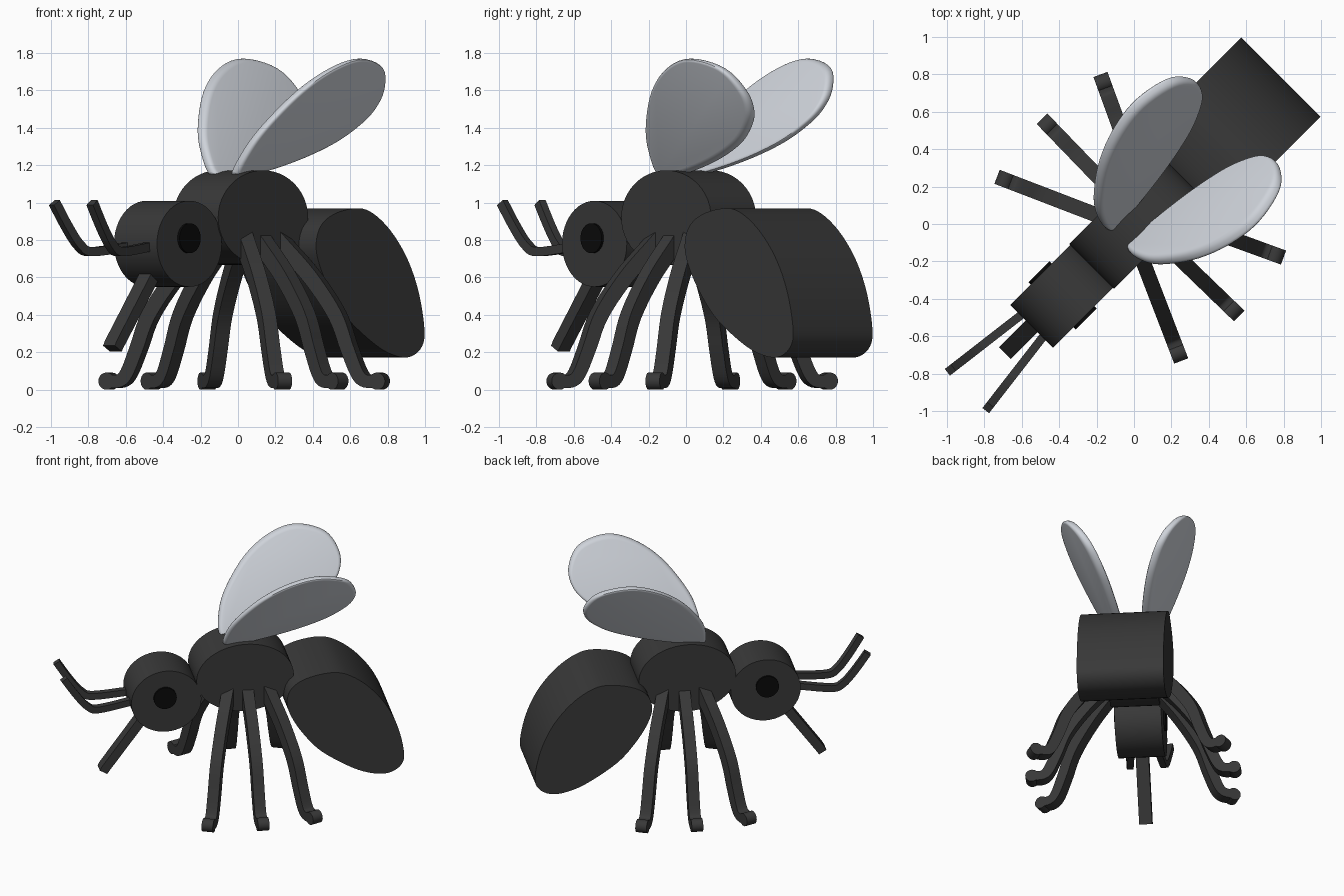
import bpy, bmesh
from math import sin, cos, pi, radians, atan2
from mathutils import Matrix, Vector

if "Cube" in bpy.data.objects:
    bpy.data.objects.remove(bpy.data.objects["Cube"])

# The insect is built along x (head at -x), then turned on the ground
TURN = Matrix.Rotation(radians(45), 4, 'Z')
SIDES = {"right": 1, "left": -1}


def material(name, rgb):
    m = bpy.data.materials.new(name)
    m.use_nodes = True
    color = (*rgb, 1)
    m.diffuse_color = color
    m.node_tree.nodes["Principled BSDF"].inputs["Base Color"].default_value = color
    return m


BODY = material("charcoal", (0.04, 0.04, 0.04))
EYE = material("black", (0.003, 0.003, 0.003))
WING = material("pale grey", (0.62, 0.65, 0.70))


def ellipse(cx, cz, rx, rz, n=48):
    return [(cx + rx * cos(2 * pi * i / n), cz + rz * sin(2 * pi * i / n)) for i in range(n)]


def spline(points, closed=True, steps=5):
    """Smooth curve through the given points."""
    p = [Vector(q) for q in points]
    n = len(p)
    pick = (lambda i: p[i % n]) if closed else (lambda i: p[max(0, min(n - 1, i))])
    out = []
    for i in range(n if closed else n - 1):
        a, b, c, d = (pick(i + k) for k in (-1, 0, 1, 2))
        for s in range(steps):
            t = s / steps
            out.append(0.5 * (2 * b + (c - a) * t + (2 * a - 5 * b + 4 * c - d) * t ** 2
                              + (3 * b - a - 3 * c + d) * t ** 3))
    return out if closed else out + [p[-1]]


def ribbon(path, start, end):
    """Outline of a limb that follows a path and tapers in half width."""
    up, down = [], []
    for i, p in enumerate(path):
        d = (path[min(i + 1, len(path) - 1)] - path[max(i - 1, 0)]).normalized()
        side = Vector((-d.y, d.x)) * (start + (end - start) * i / (len(path) - 1))
        up.append(p + side)
        down.append(p - side)
    return up + down[::-1]


def prism(name, outlines, width, mat, place=Matrix(), bevel=0):
    """Extrude x-z outlines across y."""
    bm = bmesh.new()
    for outline in outlines:
        rings = [[bm.verts.new((x, y, z)) for x, z in outline] for y in (-width / 2, width / 2)]
        a, b = rings
        bm.faces.new(a)
        bm.faces.new(b[::-1])
        for i in range(len(a)):
            bm.faces.new((a[i - 1], a[i], b[i], b[i - 1]))
    bmesh.ops.recalc_face_normals(bm, faces=bm.faces)
    bm.transform(TURN @ place)
    mesh = bpy.data.meshes.new(name)
    bm.to_mesh(mesh)
    bm.free()
    mesh.materials.append(mat)
    ob = bpy.data.objects.new(name, mesh)
    bpy.context.collection.objects.link(ob)
    bpy.ops.object.select_all(action='DESELECT')
    ob.select_set(True)
    bpy.context.view_layer.objects.active = ob
    if bevel:
        mod = ob.modifiers.new("rounded rim", 'BEVEL')
        mod.width, mod.segments, mod.use_clamp_overlap = bevel, 4, False
        bpy.ops.object.modifier_apply(modifier=mod.name)
    bpy.ops.object.shade_smooth_by_angle(angle=radians(35))
    return ob


# Body
prism("head", [ellipse(-0.53, 0.78, 0.245, 0.23)], 0.325, BODY)
prism("thorax", [ellipse(0.02, 0.92, 0.34, 0.253)], 0.34, BODY)
abdomen = [(.29, .775), (.33, .88), (.445, .945), (.62, .97), (.745, .93), (.875, .83),
           (.99, .685), (1.07, .51), (1.11, .32), (1.09, .23), (1.01, .178), (.90, .18),
           (.75, .235), (.535, .375), (.405, .52), (.32, .66)]
prism("abdomen", [spline(abdomen)], 0.6, BODY)

# Mouth
mouth = [Vector((-.62, .68)), Vector((-.69, .58)), Vector((-.935, .245)), Vector((-.95, .22))]
prism("proboscis", [ribbon(mouth, 0.034, 0.03)], 0.09, BODY)

# Shared side profiles
leg_path = spline([(-.06, .82), (0, .76), (.15, .60), (.29, .40), (.36, .22),
                   (.415, .09), (.46, .047), (.53, .047)], closed=False)
leg = [ribbon(leg_path, 0.046, 0.033), ellipse(.53, .046, .046, .046, 20)]
feeler_path = spline([(.12, .775), (0, .765), (-.25, .738), (-.33, .77),
                      (-.41, .865), (-.50, 1.0)], closed=False)
feeler = [ribbon(feeler_path, 0.024, 0.024)]
wing = spline([(-.11, 1.14), (-.105, 1.28), (-.04, 1.42), (.11, 1.6), (.29, 1.72),
               (.48, 1.77), (.68, 1.72), (.765, 1.6), (.755, 1.49), (.68, 1.4),
               (.545, 1.31), (.315, 1.22), (.04, 1.15)])

for side, s in SIDES.items():
    # Eye disc on the cheek
    prism(side + "_eye", [ellipse(-.54, .81, .08, .08, 32)], 0.03, EYE,
          Matrix.Translation((0, s * 0.163, 0)))
    # Antenna, splayed outward
    prism(side + "_antenna", feeler, 0.045, BODY,
          Matrix.Translation((-.75, s * 0.08, 0)) @ Matrix.Rotation(-s * 0.125, 4, 'Z'))
    # Legs fan out from the thorax
    for part, root, fan in (("front", -.105, -24), ("middle", .04, 1), ("rear", .195, 25)):
        a = radians(fan)
        place = Matrix.Translation((root, s * 0.17, 0)) @ Matrix.Rotation(
            atan2(s * cos(a), sin(a)), 4, 'Z')
        prism(f"{side}_{part}_leg", leg, 0.08, BODY, place)
    # Wing leaning outward
    lean = Matrix()
    lean[1][:] = (-0.045 * s, 1, 0.62 * s, -0.635 * s)
    prism(side + "_wing", [wing], 0.065, WING, lean, bevel=0.024)
